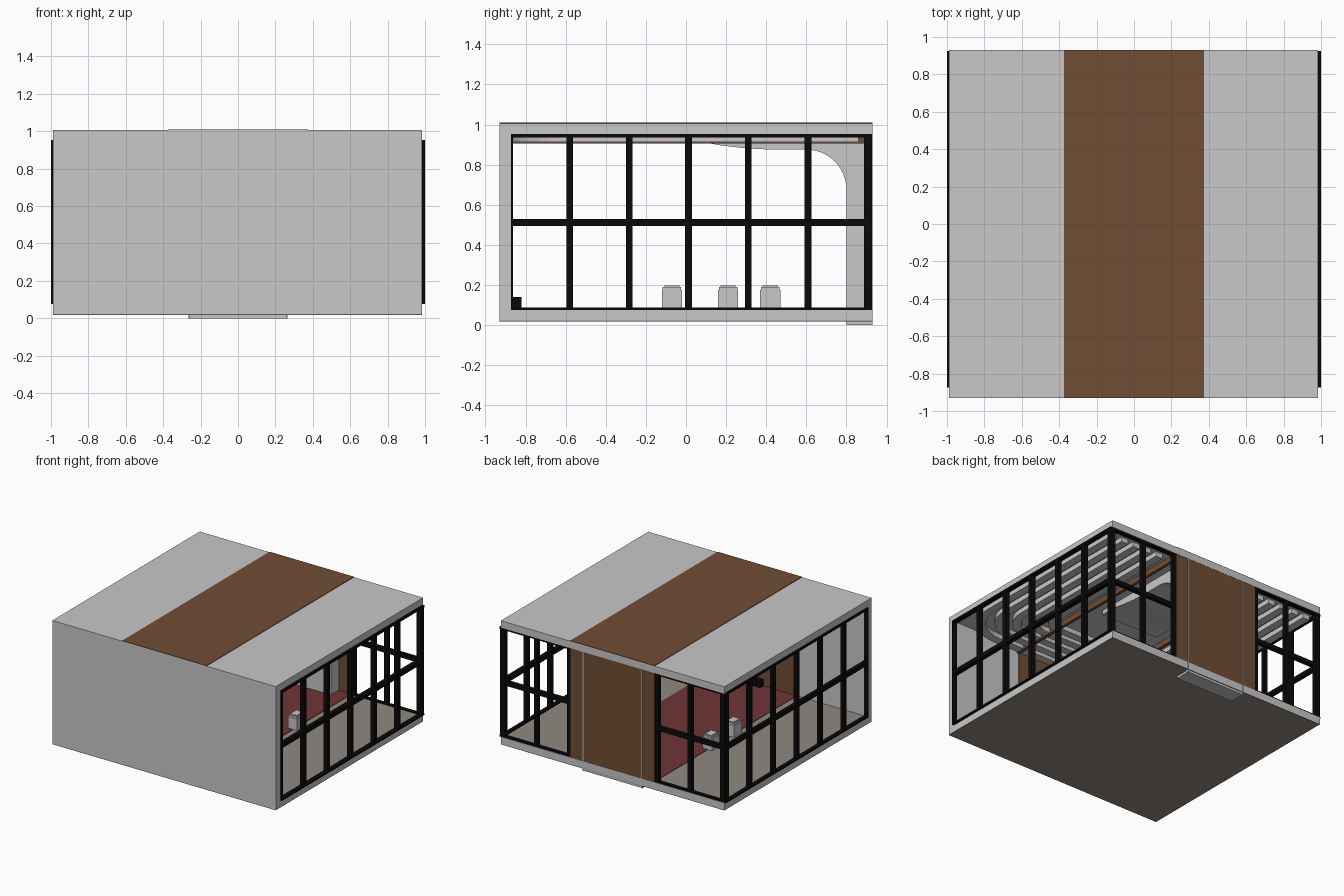
import bpy, bmesh, math

if "Cube" in bpy.data.objects:
    bpy.data.objects.remove(bpy.data.objects["Cube"])

def mat(name, r, g, b):
    m = bpy.data.materials.new(name)
    m.diffuse_color = (r, g, b, 1)
    m.use_nodes = True
    m.node_tree.nodes["Principled BSDF"].inputs["Base Color"].default_value = m.diffuse_color
    return m

GREY = mat("light_grey", .58, .58, .58)
BROWN = mat("wood_brown", .16, .075, .034)
BLACK = mat("frame_black", .003, .003, .003)
RED = mat("carpet_red", .16, .034, .037)
BEIGE = mat("floor_beige", .28, .25, .22)

def finish(name, bm, m):
    bmesh.ops.recalc_face_normals(bm, faces=bm.faces)
    me = bpy.data.meshes.new(name)
    bm.to_mesh(me)
    bm.free()
    me.materials.append(m)
    ob = bpy.data.objects.new(name, me)
    bpy.context.collection.objects.link(ob)
    return ob

def add_box(bm, x0, x1, y0, y1, z0, z1):
    vs = bmesh.ops.create_cube(bm, size=1)["verts"]
    for v in vs:
        v.co = ((x0, x1)[v.co.x > 0], (y0, y1)[v.co.y > 0], (z0, z1)[v.co.z > 0])

def box(name, m, *dims):
    bm = bmesh.new()
    add_box(bm, *dims)
    return finish(name, bm, m)

XL, XR, YF, YB = -.99, .985, -.93, .93
W = .373   # half width of the brown / red band

# main shell
box("floor_slab", GREY, XL, XR, YF, YB, .022, .078)
box("floor_top", BEIGE, XL + .03, XR - .03, -.87, YB - .03, .078, .081)
box("floor_underside", BEIGE, XL, XR, YF, YB, .018, .022)
box("carpet", RED, -W, W, -.87, .9, .081, .085)
box("front_wall", GREY, XL, XR, YF, -.87, .078, .95)
box("front_inner_panel", BROWN, -W, W, -.87, -.862, .085, .95)
box("low_console", BLACK, -.08, .08, -.862, -.82, .085, .14)
box("roof_slab", GREY, XL, XR, YF, YB, .95, 1.006)
box("roof_band", BROWN, -W, W, YF, YB, 1.006, 1.01)
box("back_panel", BROWN, -W, W, .905, .928, .078, .95)
for s, n in ((-1, "left"), (1, "right")):
    box(n + "_ceiling_beam", BROWN, s * W - .012, s * W + .012, -.87, .905, .905, .95)

# glazing frames on both sides
MID, HALF = .512, .017
for n, x0, x1 in (("left", -1, -.97), ("right", .965, 1)):
    bm = bmesh.new()
    for y in (-.58, -.283, .012, .31, .608, .905):
        add_box(bm, x0, x1, y - HALF, y + HALF, .075, .95)
    add_box(bm, x0, x1, -.873, -.862, .075, .95)
    add_box(bm, x0, x1, -.873, .92, MID - HALF, MID + HALF)
    add_box(bm, x0, x1, -.873, .925, .935, .952)
    add_box(bm, x0, x1, -.873, .925, .075, .088)
    finish(n + "_window_frame", bm, BLACK)

# glazing frames either side of the back panel
for s, n in ((-1, "left"), (1, "right")):
    bm = bmesh.new()
    for x in (.388, .68, .968):
        add_box(bm, s * x - HALF, s * x + HALF, .895, .926, .078, .95)
    a, b = sorted((s * W, s * .968))
    for z0, z1 in ((MID - HALF, MID + HALF), (.935, .95), (.078, .088)):
        add_box(bm, a, b, .895, .926, z0, z1)
    finish(n + "_back_frame", bm, BLACK)

# curved portal sweeping from the ceiling down the back wall
prof = [(-.05, .945), (-.05, .912), (.08, .912), (.18, .895), (.3, .881), (.42, .875)]
for i in range(13):
    t = math.radians(90 - 90 * i / 12)
    prof.append((.6 + .2 * math.cos(t), .675 + .2 * math.sin(t)))
prof += [(.8, 0), (.925, 0), (.925, .945)]
bm = bmesh.new()
f = bm.faces.new([bm.verts.new((-.26, y, z)) for y, z in prof])
r = bmesh.ops.extrude_face_region(bm, geom=[f])
for v in r["geom"]:
    if isinstance(v, bmesh.types.BMVert):
        v.co.x = .26
portal = finish("curved_portal", bm, GREY)
for p in portal.data.polygons:
    p.use_smooth = len(p.vertices) == 4 and abs(p.normal.y) < .999
portal.data.set_sharp_from_angle(angle=math.radians(30))
for s, n in ((-1, "left"), (1, "right")):
    box(n + "_portal_edge", GREY, s * .26 - .004, s * .26 + .004, .9, .931, 0, .95)

# concentric ceiling slats: along the sides, rounding the front corners
def slat(name, x, y, rad, w):
    pts = [(x, .86, 1, 0)]
    for i in range(11):
        t = math.radians(90 * i / 10)
        c, s = math.cos(t), math.sin(t)
        pts.append((x - rad + rad * c, y + rad - rad * s, c, -s))
    pts.append((0, y, 0, -1))
    pts += [(-a, b, -c, d) for a, b, c, d in reversed(pts[:-1])]
    bm = bmesh.new()
    rings = []
    for px, py, nx, ny in pts:
        rings.append([bm.verts.new((px + nx * o, py + ny * o, z))
                      for o, z in ((-w, .912), (w, .912), (w, .95), (-w, .95))])
    for a, b in zip(rings, rings[1:]):
        for k in range(4):
            bm.faces.new((a[k], a[(k + 1) % 4], b[(k + 1) % 4], b[k]))
    bm.faces.new(rings[0])
    bm.faces.new(rings[-1])
    finish(name, bm, GREY)

for i in range(5):
    slat("ceiling_slat_%d" % (i + 1), .92 - .11 * i, -.83 + .1 * i, .3 - .045 * i, .032)

# block seats with a slightly raised lid
for i, (x, y) in enumerate(((-.37, -.07), (.37, -.07), (-.37, .21), (.37, .21), (0, .42))):
    bm = bmesh.new()
    add_box(bm, x - .04, x + .04, y - .05, y + .05, .083, .175)
    add_box(bm, x - .036, x + .036, y - .046, y + .046, .175, .198)
    bmesh.ops.bevel(bm, geom=[e for e in bm.edges if min(v.co.z for v in e.verts) > .19],
                    offset=.008, segments=2, affect='EDGES')
    finish("seat_block_%d" % (i + 1), bm, GREY)
